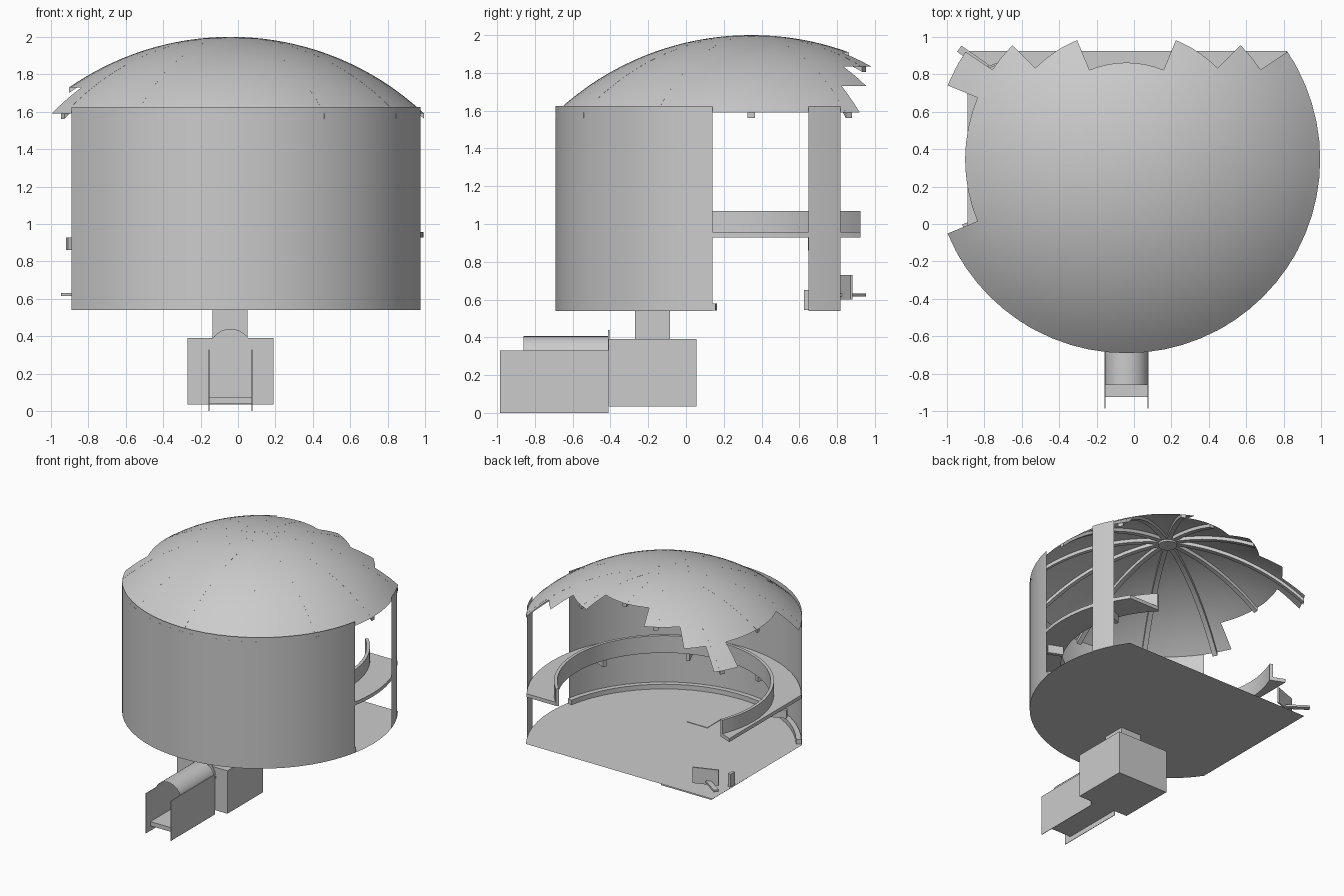
import bpy, bmesh, math
from mathutils import Matrix

if "Cube" in bpy.data.objects:
    bpy.data.objects.remove(bpy.data.objects["Cube"])

CX, CY, R = -0.04, 0.345, 1.035      # tower axis and radius
X_CUT, Y_CUT = -0.89, 0.925          # cut-away planes
RHO = 1.511                          # dome sphere radius


def finish(bm, name, smooth=True):
    me = bpy.data.meshes.new(name)
    bm.to_mesh(me)
    bm.free()
    ob = bpy.data.objects.new(name, me)
    bpy.context.collection.objects.link(ob)
    if smooth:
        for o in bpy.context.selected_objects:
            o.select_set(False)
        ob.select_set(True)
        bpy.context.view_layer.objects.active = ob
        bpy.ops.object.shade_smooth_by_angle(angle=math.radians(35))
    return ob


def polar(r, deg, z):
    a = math.radians(deg)
    return (CX + r * math.cos(a), CY + r * math.sin(a), z)


def cut(bm, solid):
    for co, no in (((X_CUT, 0, 0), (-1, 0, 0)), ((0, Y_CUT, 0), (0, 1, 0))):
        bmesh.ops.bisect_plane(bm, geom=bm.verts[:] + bm.edges[:] + bm.faces[:],
                               plane_co=co, plane_no=no, clear_outer=True)
        if solid:
            bmesh.ops.holes_fill(bm, edges=[e for e in bm.edges if e.is_boundary])


def sweep(name, profile, a0, a1, solid=True, clip=False):
    """Sweep an (r, z) profile round the tower axis."""
    n = max(1, round((a1 - a0) / 5.625))
    bm = bmesh.new()
    rows = [[bm.verts.new(polar(r, a0 + (a1 - a0) * i / n, z)) for r, z in profile]
            for i in range(n + 1)]
    m = len(profile)
    for p, q in zip(rows, rows[1:]):
        for j in range(m if solid else m - 1):
            k = (j + 1) % m
            bm.faces.new((p[j], q[j], q[k], p[k]))
    if solid:
        bm.faces.new(rows[0])
        bm.faces.new(rows[-1][::-1])
    if clip:
        cut(bm, solid)
    bmesh.ops.recalc_face_normals(bm, faces=bm.faces)
    if not solid and bm.faces:
        bm.faces.ensure_lookup_table()
        f = bm.faces[0]
        c = f.calc_center_median()
        if f.normal.x * (c.x - CX) + f.normal.y * (c.y - CY) < 0:
            bmesh.ops.reverse_faces(bm, faces=bm.faces)
    return finish(bm, name)


def ring(r0, r1, z0, z1):
    return [(r0, z0), (r1, z0), (r1, z1), (r0, z1)]


def box(name, lo, hi, turn=0):
    bm = bmesh.new()
    size = [b - a for a, b in zip(lo, hi)]
    mid = [(a + b) / 2 for a, b in zip(lo, hi)]
    bmesh.ops.create_cube(bm, size=1, matrix=Matrix.Translation(mid)
                          @ Matrix.Rotation(math.radians(turn), 4, 'Z')
                          @ Matrix.Diagonal((*size, 1)))
    return finish(bm, name, False)


def dome_z(r):
    return 2.0 - RHO + math.sqrt(RHO * RHO - r * r)


def dome_rings(deg):
    """How many of the six dome rings survive at this angle."""
    for end, k in ((33.75, 6), (45, 5), (67.5, 4), (112.5, 3), (135, 4),
                   (146.25, 5), (157.5, 6), (202.5, 5), (360, 6)):
        if deg < end:
            return k


# Dome roof with stepped broken edge
bm = bmesh.new()
top = bm.verts.new(polar(0, 0, 2))
SEG, SUB = 64, 3
grid = [[bm.verts.new(polar(R * j / (6 * SUB), i * 360 / SEG, dome_z(R * j / (6 * SUB))))
         for j in range(1, 6 * SUB + 1)] for i in range(SEG)]
for i in range(SEG):
    a, b = grid[i], grid[(i + 1) % SEG]
    bm.faces.new((top, a[0], b[0]))
    for j in range(dome_rings((i + 0.5) * 360 / SEG) * SUB - 1):
        bm.faces.new((a[j], a[j + 1], b[j + 1], b[j]))
bmesh.ops.delete(bm, geom=[v for v in bm.verts if not v.link_faces], context='VERTS')
finish(bm, "dome_roof")

# Dome ribs
for k in range(12):
    deg = k * 30
    a = math.radians(deg)
    side = (-math.sin(a) * 0.019, math.cos(a) * 0.019)
    r_end = R * dome_rings(deg + 0.1) / 6
    bm = bmesh.new()
    rows = []
    for i in range(15):
        r = 0.05 + (r_end - 0.05) * i / 14
        x, y, z = polar(r, deg, dome_z(r))
        rows.append([bm.verts.new((x + s * side[0], y + s * side[1], z + d))
                     for s, d in ((-1, 0.0), (1, 0.0), (1, -0.028), (-1, -0.028))])
    for p, q in zip(rows, rows[1:]):
        for j in range(4):
            bm.faces.new((p[j], q[j], q[(j + 1) % 4], p[(j + 1) % 4]))
    bm.faces.new(rows[0])
    bm.faces.new(rows[-1][::-1])
    bmesh.ops.recalc_face_normals(bm, faces=bm.faces)
    finish(bm, f"dome_rib_{k}")

# Dome hub
sweep("dome_hub", ring(0.002, 0.07, 1.955, 1.985), 0, 360)

# Outer wall and remaining wall strip
sweep("outer_wall", [(R, 0.54), (R, 1.625)], 214.8, 348.6, False)
sweep("wall_strip", [(R, 0.54), (R, 1.625)], 17.1, 27.2, False)
sweep("floor_curb", ring(0.99, 1.03, 0.541, 0.58), 215.5, 349.4)

# Floor, cut straight at the back and left
bm = bmesh.new()
bm.faces.new([bm.verts.new(polar(R, i * 5.625, 0.54)) for i in range(64)])
cut(bm, False)
finish(bm, "floor", False)
box("floor_hatch", (-0.135, -0.27, 0.538), (0.05, -0.085, 0.544))

# Balcony, railing and brackets
sweep("balcony", ring(0.80, 1.03, 0.928, 0.957), 157, 405, clip=True)
sweep("balcony_railing", ring(0.80, 0.825, 0.957, 1.07), 157, 405, clip=True)
for k, deg in enumerate((202.5, 247.5, 292.5, 337.5, 382.5)):
    x, y, z = polar(0.885, deg, 0.895)
    box(f"balcony_bracket_{k}", (x - 0.06, y - 0.015, 0.86), (x + 0.06, y + 0.015, 0.928), deg)

# Broken pieces at the cut corner
box("corner_panel", (-0.87, 0.835, 0.6), (-0.67, 0.847, 0.73), 20)
box("corner_plank", (-0.95, 0.865, 0.615), (-0.77, 0.905, 0.632), -35)
box("corner_stub", (-0.885, 0.625, 0.545), (-0.86, 0.68, 0.65))

# Neck and lower chamber
box("neck", (-0.135, -0.27, 0.39), (0.05, -0.085, 0.54))
box("lower_chamber", (-0.27, -0.41, 0.035), (0.19, 0.055, 0.39))

# Entrance passage: side walls, floor, barrel roof, end arch
for side, x in (("left", -0.155), ("right", 0.075)):
    box(f"passage_wall_{side}", (x - 0.002, -0.985, 0), (x + 0.002, -0.41, 0.33))
box("passage_floor", (-0.153, -0.925, 0.04), (0.073, -0.41, 0.075))


def arch(name, rx, rz, zc, y0, y1, capped):
    bm = bmesh.new()
    rows = [[bm.verts.new((CX + rx * math.cos(math.pi * i / 16), y,
                           zc + rz * math.sin(math.pi * i / 16))) for i in range(17)]
            for y in (y0, y1)]
    for i in range(16):
        bm.faces.new((rows[0][i], rows[1][i], rows[1][i + 1], rows[0][i + 1]))
    if capped:
        bm.faces.new(rows[0])
        bm.faces.new(rows[1][::-1])
    bmesh.ops.recalc_face_normals(bm, faces=bm.faces)
    return finish(bm, name)


arch("passage_roof", 0.115, 0.108, 0.298, -0.86, -0.41, False)
arch("passage_end_arch", 0.125, 0.14, 0.30, -0.414, -0.405, True)
